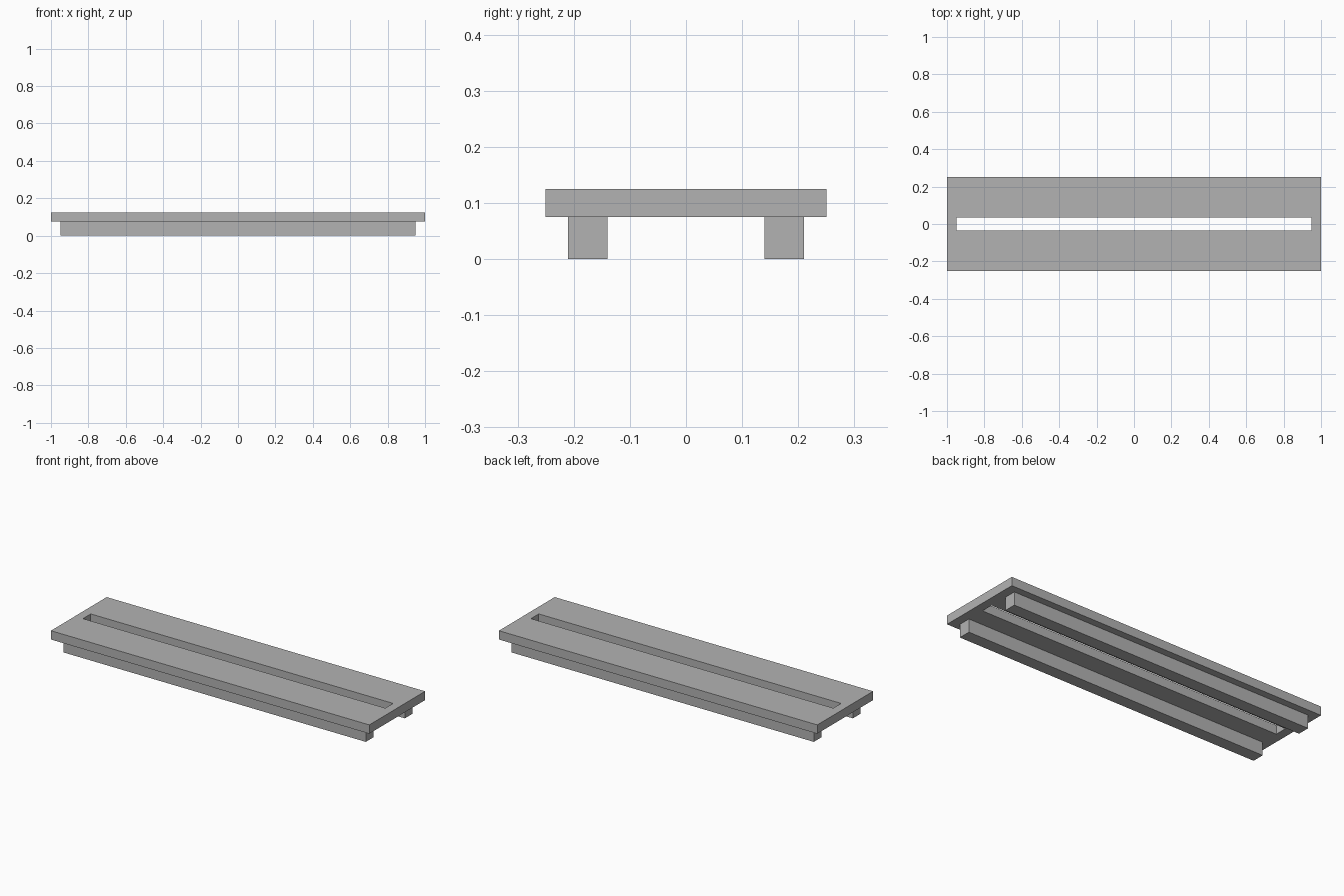
import bpy
import bmesh

cube = bpy.data.objects.get("Cube")
if cube:
    bpy.data.objects.remove(cube, do_unlink=True)

# Single plain grey material
grey = bpy.data.materials.new("plain_grey")
grey.use_nodes = True
colour = (0.45, 0.45, 0.45, 1)
grey.diffuse_color = colour
grey.node_tree.nodes["Principled BSDF"].inputs["Base Color"].default_value = colour


def finish(name, bm):
    bmesh.ops.recalc_face_normals(bm, faces=bm.faces[:])
    mesh = bpy.data.meshes.new(name)
    bm.to_mesh(mesh)
    bm.free()
    mesh.materials.append(grey)
    obj = bpy.data.objects.new(name, mesh)
    bpy.context.collection.objects.link(obj)
    return obj


def rectangle(bm, half_x, half_y, z):
    return [bm.verts.new((sx * half_x, sy * half_y, z))
            for sx, sy in ((-1, -1), (1, -1), (1, 1), (-1, 1))]


# Top board: a flat frame around the long slot, extruded upwards
BOARD_BOTTOM, BOARD_TOP = 0.075, 0.125
bm = bmesh.new()
outer = rectangle(bm, 1.0, 0.25, BOARD_BOTTOM)
slot = rectangle(bm, 0.95, 0.035, BOARD_BOTTOM)
frame = []
for i in range(4):
    j = (i + 1) % 4
    frame.append(bm.faces.new((outer[i], outer[j], slot[j], slot[i])))
extruded = bmesh.ops.extrude_face_region(bm, geom=frame, use_keep_orig=True)
top_verts = [g for g in extruded["geom"] if isinstance(g, bmesh.types.BMVert)]
bmesh.ops.translate(bm, verts=top_verts, vec=(0, 0, BOARD_TOP - BOARD_BOTTOM))
finish("slotted_board", bm)

# Two long runners under the board
for name, side in (("front_runner", -1), ("back_runner", 1)):
    bm = bmesh.new()
    bmesh.ops.create_cube(bm, size=1)
    bmesh.ops.scale(bm, verts=bm.verts[:], vec=(1.9, 0.07, BOARD_BOTTOM))
    runner = finish(name, bm)
    runner.location = (0, side * 0.175, BOARD_BOTTOM / 2)
